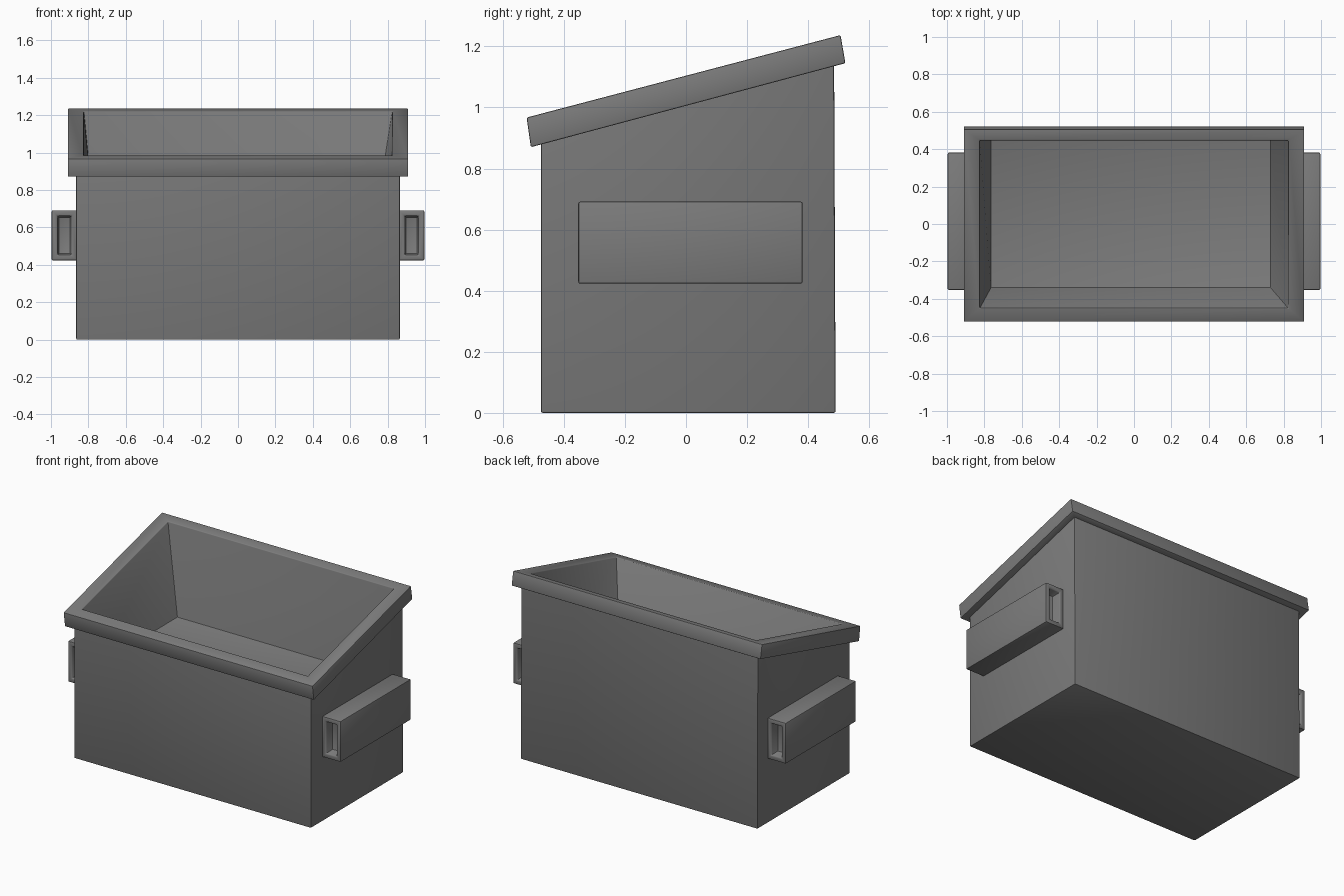
import bpy, bmesh

cube = bpy.data.objects.get("Cube")
if cube:
    bpy.data.objects.remove(cube, do_unlink=True)

steel = bpy.data.materials.new("grey steel")
steel.use_nodes = True
GREY = (0.2, 0.2, 0.2, 1)
steel.diffuse_color = GREY
steel.node_tree.nodes["Principled BSDF"].inputs["Base Color"].default_value = GREY


def ring(x0, x1, y0, y1, z0, z1):
    """Rectangle seen from above, sloping from z0 at the front to z1 at the back."""
    return [(x0, y0, z0), (x1, y0, z0), (x1, y1, z1), (x0, y1, z1)]


def finish(name, bm, bevel):
    bmesh.ops.recalc_face_normals(bm, faces=bm.faces)
    edges = [e for e in bm.edges if len(e.link_faces) == 2 and e.calc_face_angle() > 0.4]
    bmesh.ops.bevel(bm, geom=edges, offset=bevel, segments=2, profile=0.5,
                    affect='EDGES', clamp_overlap=True)
    mesh = bpy.data.meshes.new(name)
    bm.to_mesh(mesh)
    bm.free()
    mesh.materials.append(steel)
    obj = bpy.data.objects.new(name, mesh)
    bpy.context.collection.objects.link(obj)
    bpy.context.view_layer.objects.active = obj
    bpy.ops.object.select_all(action='DESELECT')
    obj.select_set(True)
    bpy.ops.object.shade_smooth_by_angle(angle=0.6)


def loft(name, rings, bevel):
    """Skin consecutive rings and cap both ends."""
    bm = bmesh.new()
    loops = [[bm.verts.new(p) for p in r] for r in rings]
    for a, b in zip(loops, loops[1:]):
        for i in range(4):
            j = (i + 1) % 4
            bm.faces.new((a[i], a[j], b[j], b[i]))
    bm.faces.new(loops[0])
    bm.faces.new(loops[-1])
    finish(name, bm, bevel)


# Outer bin walls and underside, open at the top under the rim
bm = bmesh.new()
low = [bm.verts.new(p) for p in ring(-0.865, 0.865, -0.475, 0.49, 0, 0)]
high = [bm.verts.new(p) for p in ring(-0.865, 0.865, -0.475, 0.485, 0.89, 1.15)]
bm.faces.new(low)
for i in range(4):
    j = (i + 1) % 4
    bm.faces.new((low[i], low[j], high[j], high[i]))
finish("bin_body", bm, 0.006)

# Sloping rim, continuing down into the tapered hopper and its raised floor
bm = bmesh.new()
loops = [[bm.verts.new(p) for p in r] for r in (
    ring(-0.85, 0.85, -0.46, 0.475, 0.883, 1.134),
    ring(-0.91, 0.91, -0.508, 0.522, 0.87, 1.145),
    ring(-0.91, 0.91, -0.522, 0.506, 0.967, 1.237),
    ring(-0.825, 0.825, -0.45, 0.447, 0.986, 1.221),
    ring(-0.765, 0.73, -0.34, 0.46, 0.6, 0.6))]
for a, b in zip(loops, loops[1:]):
    for i in range(4):
        j = (i + 1) % 4
        bm.faces.new((a[i], a[j], b[j], b[i]))
bm.faces.new(loops[-1])
finish("rim_and_hopper", bm, 0.005)


# Lifting pockets on both sides, with a recess in each end
def upright(side, y, inset):
    xs = (side * (0.86 + inset), side * (0.996 - inset))
    zs = (0.423 + inset, 0.692 - inset)
    return [(xs[0], y, zs[0]), (xs[1], y, zs[0]), (xs[1], y, zs[1]), (xs[0], y, zs[1])]


FRONT, BACK, WALL, DEPTH = -0.353, 0.382, 0.03, 0.06
for side, label in ((1, "left"), (-1, "right")):
    loft(label + "_lifting_pocket", [
        upright(side, FRONT + DEPTH, WALL + 0.006),
        upright(side, FRONT, WALL),
        upright(side, FRONT, 0),
        upright(side, BACK, 0),
        upright(side, BACK, WALL),
        upright(side, BACK - DEPTH, WALL + 0.006)], 0.007)
